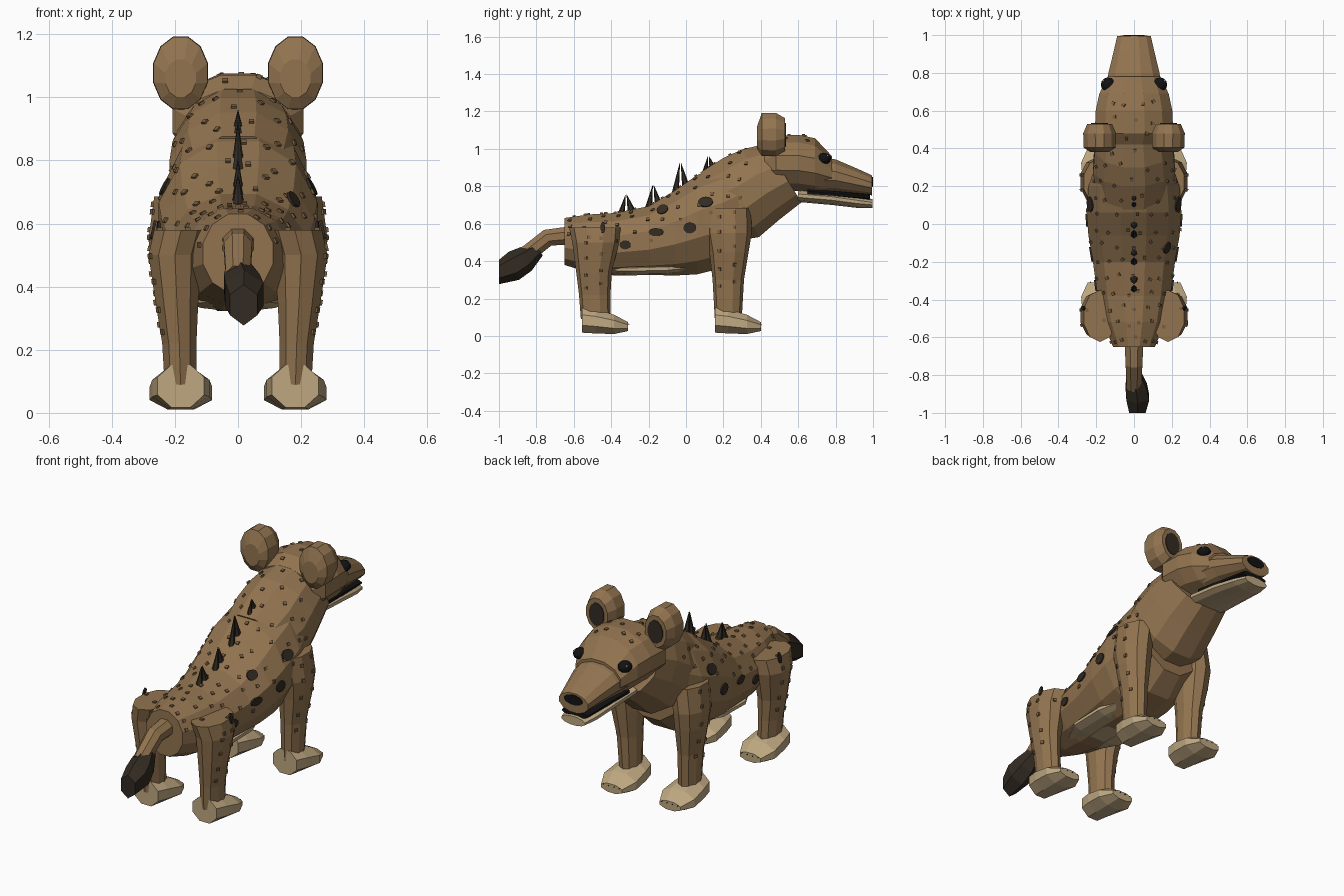
import bpy, bmesh, math, random
from math import sin, cos, pi, radians
from mathutils import Vector, Matrix
from mathutils.bvhtree import BVHTree

if "Cube" in bpy.data.objects:
    bpy.data.objects.remove(bpy.data.objects["Cube"])

random.seed(4)


def material(name, col):
    m = bpy.data.materials.new(name)
    m.diffuse_color = (*col, 1)
    m.use_nodes = True
    m.node_tree.nodes["Principled BSDF"].inputs["Base Color"].default_value = m.diffuse_color
    return m


FUR = material("brown fur", (0.29, 0.175, 0.08))
BUMP = material("dark brown fleck", (0.19, 0.11, 0.05))
CREAM = material("cream", (0.52, 0.39, 0.22))
DARK = material("dark tuft", (0.032, 0.024, 0.016))
BLACK = material("black", (0.006, 0.006, 0.006))
WHITE = material("eye glint", (0.8, 0.8, 0.8))


def finish(bm, name, mat):
    bmesh.ops.recalc_face_normals(bm, faces=bm.faces)
    me = bpy.data.meshes.new(name)
    bm.to_mesh(me)
    ob = bpy.data.objects.new(name, me)
    bpy.context.collection.objects.link(ob)
    me.materials.append(mat)
    return ob


def loft(name, rings, mat, n=12):
    """Rings are (x, y, z, half width, half height, tilt); tilt 90 lies flat."""
    bm = bmesh.new()
    loops = []
    for x, y, z, a, b, t in rings:
        up = Vector((0, sin(radians(t)), cos(radians(t))))
        loops.append([bm.verts.new(Vector((x, y, z)) + Vector((a * cos(k), 0, 0)) + up * b * sin(k))
                      for k in [2 * pi * (i + 0.5) / n for i in range(n)]])
    for p, q in zip(loops, loops[1:]):
        for i in range(n):
            j = (i + 1) % n
            bm.faces.new((p[i], p[j], q[j], q[i]))
    bm.faces.new(loops[0])
    bm.faces.new(loops[-1])
    return finish(bm, name, mat)


def along_y(rows):
    return [(0, y, z, a, b, 0) for y, z, a, b in rows]


def add_cone(bm, base, tip, r, n=6, squash=1.0):
    d = Vector(tip) - Vector(base)
    m = (Matrix.Translation((Vector(base) + Vector(tip)) / 2) @ Matrix.Diagonal((squash, 1, 1, 1))
         @ d.to_track_quat('Z', 'Y').to_matrix().to_4x4())
    if squash != 1:
        m = Matrix.Translation((Vector(base) + Vector(tip)) / 2) @ d.to_track_quat('Z', 'Y').to_matrix().to_4x4()
    bmesh.ops.create_cone(bm, cap_ends=True, segments=n, radius1=r, radius2=0.001, depth=d.length, matrix=m)


skin = []   # surfaces that carry flecks

# Torso, neck and head
skin.append(loft("torso", along_y([
    (-0.65, 0.505, 0.115, 0.13), (-0.52, 0.495, 0.17, 0.16), (-0.38, 0.49, 0.2, 0.173),
    (-0.2, 0.51, 0.225, 0.19), (-0.06, 0.55, 0.25, 0.235), (0.06, 0.595, 0.26, 0.275),
    (0.2, 0.64, 0.25, 0.285), (0.31, 0.7, 0.21, 0.25)]), FUR))
skin.append(loft("neck", [(0, 0.16, 0.69, 0.2, 0.21, -24), (0, 0.295, 0.74, 0.225, 0.24, -24),
                          (0, 0.4, 0.81, 0.215, 0.22, -28), (0, 0.52, 0.87, 0.19, 0.19, -32)], FUR))
skin.append(loft("head", along_y([
    (0.42, 0.91, 0.17, 0.12), (0.48, 0.925, 0.215, 0.15), (0.6, 0.925, 0.21, 0.156),
    (0.69, 0.91, 0.19, 0.152), (0.78, 0.87, 0.145, 0.095)]), FUR))
loft("snout", along_y([(0.7, 0.86, 0.155, 0.1), (0.8, 0.855, 0.14, 0.092), (0.92, 0.825, 0.11, 0.07),
                       (0.995, 0.805, 0.092, 0.055)]), FUR)
loft("lower_jaw", along_y([(0.6, 0.75, 0.12, 0.035), (0.78, 0.735, 0.11, 0.036), (0.92, 0.716, 0.095, 0.033),
                           (0.998, 0.707, 0.075, 0.025)]), CREAM)
loft("mouth", along_y([(0.65, 0.765, 0.11, 0.03), (0.985, 0.742, 0.08, 0.018)]), BLACK)
loft("nose", along_y([(0.97, 0.823, 0.055, 0.026), (1.0, 0.823, 0.058, 0.028)]), BLACK)
loft("belly_patch", along_y([(-0.42, 0.355, 0.1, 0.02), (-0.3, 0.355, 0.165, 0.032),
                             (-0.1, 0.36, 0.165, 0.035), (0.08, 0.375, 0.1, 0.02)]), CREAM)

# Tail with dark tip
loft("tail", [(0, -0.6, 0.54, 0.055, 0.055, 10), (0, -0.74, 0.525, 0.048, 0.05, -25),
              (0, -0.86, 0.43, 0.042, 0.05, -40)], FUR, 8)
loft("tail_tip", [(0.0, -0.79, 0.465, 0.04, 0.042, -35), (0.012, -0.86, 0.41, 0.065, 0.07, -30),
                  (0.02, -0.92, 0.375, 0.07, 0.08, -20), (0.018, -1.0, 0.342, 0.05, 0.065, 0)], DARK, 6)

for s in (-1, 1):
    side = "right" if s > 0 else "left"
    # Ears
    ex = 0.182 * s
    loft("ear_" + side, [(ex, 0.38, 1.06, 0.05, 0.062, 0), (ex, 0.405, 1.077, 0.088, 0.118, 0),
                         (ex, 0.48, 1.077, 0.09, 0.12, 0), (ex, 0.53, 1.077, 0.068, 0.09, 0)], FUR)
    loft("inner_ear_" + side, [(ex, 0.528, 1.075, 0.047, 0.065, 0), (ex, 0.534, 1.075, 0.047, 0.065, 0)], DARK)
    # Eyes
    eye = Vector((0.138 * s, 0.738, 0.948))
    out = Vector((0.75 * s, 0.6, 0.35))
    bm = bmesh.new()
    bmesh.ops.create_uvsphere(bm, u_segments=12, v_segments=8, radius=0.038,
                              matrix=Matrix.Translation(eye) @ Matrix.Diagonal((1, 1, 0.8, 1)))
    finish(bm, "eye_" + side, BLACK)
    bm = bmesh.new()
    bmesh.ops.create_icosphere(bm, subdivisions=1, radius=0.006, matrix=Matrix.Translation(
        eye + out.normalized() * 0.034 + Vector((0, 0, 0.004))))
    finish(bm, "eye_glint_" + side, WHITE)
    # Legs: (height, centre y, centre x, half width, half depth)
    legs = {
        "hind": (-0.555, [(0.58, -0.487, 0.18, 0.09, 0.138), (0.5, -0.483, 0.2, 0.088, 0.125),
                          (0.34, -0.492, 0.193, 0.07, 0.095), (0.22, -0.488, 0.186, 0.057, 0.084),
                          (0.09, -0.482, 0.182, 0.053, 0.08)]),
        "front": (0.155, [(0.685, 0.222, 0.18, 0.09, 0.125), (0.55, 0.228, 0.2, 0.088, 0.123),
                          (0.45, 0.23, 0.197, 0.08, 0.105), (0.3, 0.226, 0.188, 0.06, 0.084),
                          (0.09, 0.226, 0.182, 0.053, 0.072)])}
    for kind, (heel, rows) in legs.items():
        skin.append(loft(f"{kind}_leg_{side}", [(x * s, y, z, a, b, 90) for z, y, x, a, b in rows], FUR, 10))
        fx = 0.181 * s
        loft(f"{kind}_foot_{side}", [(fx, heel, 0.085, 0.08, 0.073, 0), (fx, heel + 0.07, 0.078, 0.098, 0.07, 0),
                                     (fx, heel + 0.17, 0.062, 0.107, 0.056, 0),
                                     (fx, heel + 0.245, 0.05, 0.07, 0.026, 0)], CREAM, 8)
        bm = bmesh.new()
        for k in (-1.5, -0.5, 0.5, 1.5):
            x = fx + k * 0.033
            add_cone(bm, (x, heel + 0.19, 0.078), (x, heel + 0.252, 0.062), 0.011)
        finish(bm, f"{kind}_claws_{side}", BLACK)

# Mane tufts, each a pair of spikes meeting near a point
bm = bmesh.new()
for y, z, h, w in ((-0.32, 0.655, 0.1, 0.028), (-0.175, 0.685, 0.12, 0.028),
                   (-0.03, 0.77, 0.155, 0.03), (0.12, 0.86, 0.1, 0.026)):
    for k in (-1, 1):
        slope = 0.015 if y < -0.1 else 0.025
        add_cone(bm, (0, y + k * w, z + k * slope), (0, y + 0.003 * k, z + h), 0.021)
finish(bm, "mane_spikes", DARK)

# Flecks and spots are dropped onto the skin
bm = bmesh.new()
for ob in skin:
    bm.from_mesh(ob.data)
tree = BVHTree.FromBMesh(bm)
bm.free()


def frame(hit, normal):
    return Matrix.Translation(hit) @ normal.to_track_quat('Z', 'Y').to_matrix().to_4x4()


bm = bmesh.new()


def fleck(origin, direction):
    hit, nor, _, _ = tree.ray_cast(origin, direction.normalized())
    if hit:
        if nor.dot(direction) > 0:
            nor = -nor
        bmesh.ops.create_cube(bm, size=1, matrix=frame(hit, nor) @ Matrix.Diagonal((0.017, 0.017, 0.014, 1)))


# Rows over the back, neck and brow
for r in range(16):
    y = -0.61 + r * 0.083
    axis_z = 0.5 + max(0, y + 0.2) * 0.45
    for k in range(-3, 4):
        ang = k * 0.42 + (0.2 if r % 2 else 0) + random.uniform(-0.08, 0.08)
        d = Vector((sin(ang), 0, cos(ang)))
        if 0.34 < y < 0.56 and abs(ang) > 0.5 or y > 0.5 and abs(ang) > 0.9:
            continue
        yy = y + random.uniform(-0.02, 0.02)
        fleck(Vector((0, yy, axis_z)) + d * 0.8, -d)
# Flecks down the outer legs
for s in (-1, 1):
    for cy, zs in ((-0.49, (0.27, 0.34, 0.43, 0.51)), (0.225, (0.28, 0.37, 0.47, 0.57, 0.65))):
        for i, z in enumerate(zs):
            for dy in (-0.045, 0.035):
                fleck(Vector((s, cy + dy, z + dy * 0.3)), Vector((-s, 0, 0)))
finish(bm, "fur_flecks", BUMP)

# Dark oval spots on the flanks
bm = bmesh.new()
for s in (-1, 1):
    for y, z, w, h in ((-0.445, 0.58, 0.012, 0.03), (-0.325, 0.487, 0.03, 0.024), (-0.16, 0.555, 0.04, 0.022),
                       (-0.125, 0.675, 0.032, 0.028), (0.02, 0.578, 0.034, 0.03), (0.105, 0.715, 0.04, 0.03)):
        if s < 0 and abs(z - 0.675) < 0.01:
            continue
        hit, nor, _, _ = tree.ray_cast(Vector((s, y, z)), Vector((-s, 0, 0)))
        if hit:
            if nor.x * s < 0:
                nor = -nor
            along = (Vector((0, 1, 0)) - nor * nor.y).normalized()
            across = nor.cross(along)
            m = Matrix((along, across, nor)).transposed().to_4x4()
            bmesh.ops.create_cone(bm, cap_ends=True, segments=12, radius1=1, radius2=1, depth=0.009,
                                  matrix=Matrix.Translation(hit + nor * 0.003) @ m @ Matrix.Diagonal((w, h, 1, 1)))
finish(bm, "flank_spots", DARK)
